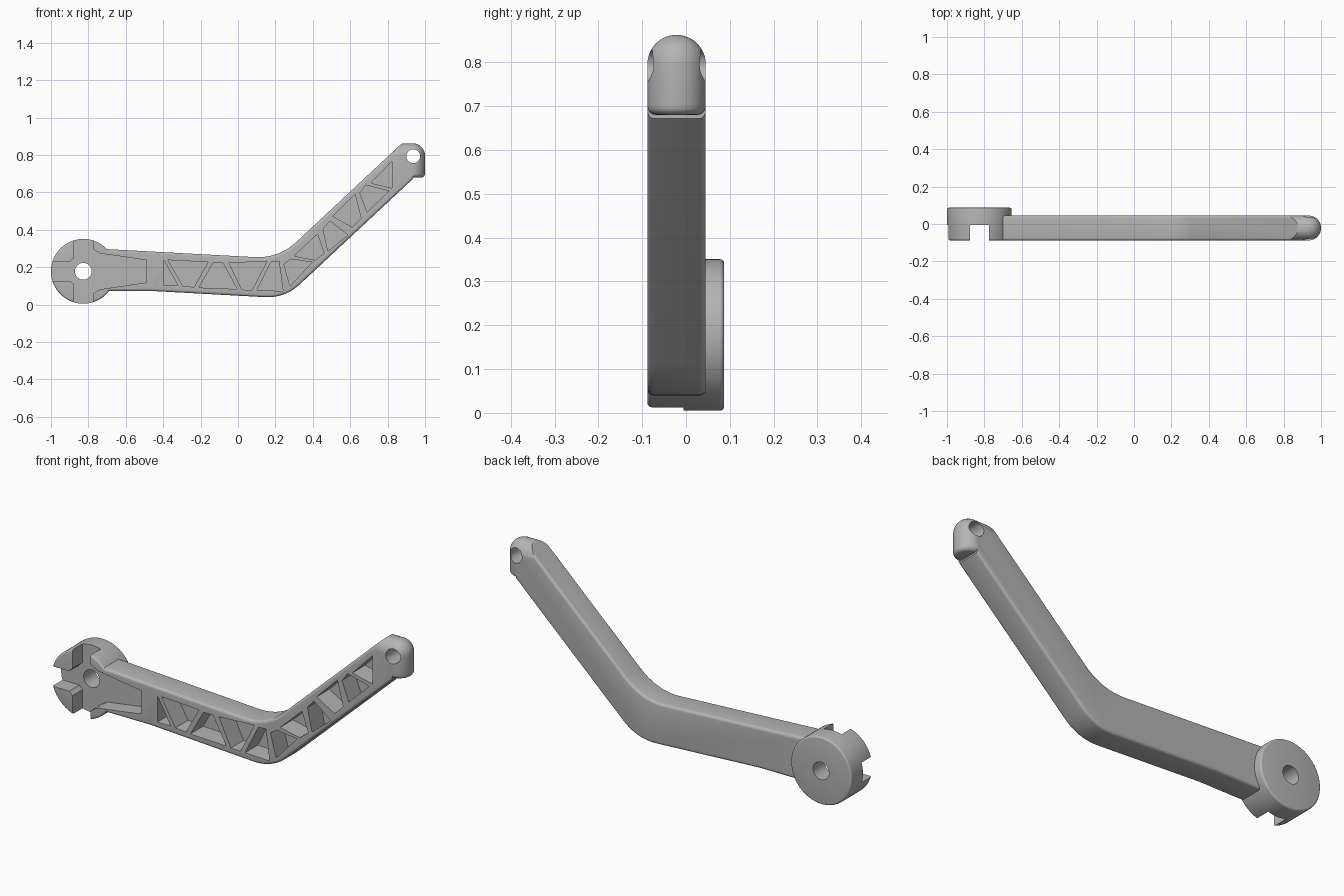
import bpy, bmesh, math
from mathutils import Vector, Matrix

if "Cube" in bpy.data.objects:
    bpy.data.objects.remove(bpy.data.objects["Cube"])

FRONT, BACK, DISC_BACK = -0.088, 0.045, 0.087
HUB = (-0.827, 0.178)
MID_Y, TIP_R, TIP_X, TIP_Z = -0.0215, 0.0665, 0.9335, 0.796

grey = bpy.data.materials.new("plain grey")
grey.diffuse_color = (0.46, 0.46, 0.46, 1)
grey.use_nodes = True
grey.node_tree.nodes["Principled BSDF"].inputs["Base Color"].default_value = grey.diffuse_color


def finish(name, bm):
    bmesh.ops.recalc_face_normals(bm, faces=bm.faces)
    me = bpy.data.meshes.new(name)
    bm.to_mesh(me)
    bm.free()
    me.materials.append(grey)
    ob = bpy.data.objects.new(name, me)
    bpy.context.collection.objects.link(ob)
    return ob


def prism(name, pts, y0, y1, bevel=0.0, bevel_max_x=9):
    """Extrude an x-z outline along y, rounding the cap edges."""
    bm = bmesh.new()
    cap = bm.faces.new([bm.verts.new((x, y0, z)) for x, z in pts])
    new = bmesh.ops.extrude_face_region(bm, geom=[cap], use_keep_orig=True)
    bmesh.ops.translate(bm, vec=(0, y1 - y0, 0),
                        verts=[g for g in new["geom"] if isinstance(g, bmesh.types.BMVert)])
    if bevel:
        edges = [e for e in bm.edges
                 if abs(e.verts[0].co.y - e.verts[1].co.y) < 1e-6
                 and min(v.co.x for v in e.verts) < bevel_max_x]
        bmesh.ops.bevel(bm, geom=edges, offset=bevel, segments=4, profile=0.5, affect='EDGES')
    return finish(name, bm)


def circle(c, r, n=64):
    return [(c[0] + r * math.cos(2 * math.pi * i / n),
             c[1] + r * math.sin(2 * math.pi * i / n)) for i in range(n)]


def rounded(pts, trims, n=10):
    """Replace chosen corners by smooth curves; trims maps index to tangent length."""
    out = []
    for i, p in enumerate(pts):
        if i not in trims:
            out.append(p)
            continue
        p = Vector(p)
        a = p + (Vector(pts[i - 1]) - p).normalized() * trims[i]
        b = p + (Vector(pts[(i + 1) % len(pts)]) - p).normalized() * trims[i]
        for k in range(n + 1):
            t = k / n
            out.append(tuple(a * (1 - t) ** 2 + p * 2 * t * (1 - t) + b * t * t))
    return out


def boolean(ob, other, op):
    m = ob.modifiers.new(op.lower(), 'BOOLEAN')
    m.object, m.operation, m.solver = other, op, 'EXACT'
    bpy.context.view_layer.objects.active = ob
    bpy.ops.object.modifier_apply(modifier=m.name)
    bpy.data.objects.remove(other)


# Bent arm
outline = [(-0.80, 0.302), (0.218, 0.247), (0.877, 0.863), (0.935, 0.863),
           (0.935, 0.672), (0.251, 0.034), (-0.444, 0.072), (-0.80, 0.072)]
arm = prism("bent_arm", rounded(outline, {1: 0.13, 2: 0.015, 5: 0.11}),
            FRONT, BACK, 0.014, 0.86)

# Round over the top of the arm near the tip
bm = bmesh.new()
section = [(MID_Y + TIP_R * math.cos(a), TIP_Z + TIP_R * math.sin(a))
           for a in (math.pi * i / 24 for i in range(25))]
section += [(FRONT - 0.0005, -0.2), (BACK + 0.0005, -0.2)]
cap = bm.faces.new([bm.verts.new((-1.2, y, z)) for y, z in section])
new = bmesh.ops.extrude_face_region(bm, geom=[cap], use_keep_orig=True)
bmesh.ops.translate(bm, vec=(2.6, 0, 0),
                    verts=[g for g in new["geom"] if isinstance(g, bmesh.types.BMVert)])
boolean(arm, finish("arch_cutter", bm), 'INTERSECT')

# Domed tip: lathed post with a round top and softened foot
prof = [(0, 0.68)] + [(TIP_R - 0.02 + 0.02 * math.sin(a), 0.70 - 0.02 * math.cos(a))
                      for a in (math.pi / 2 * i / 5 for i in range(6))]
prof += [(TIP_R * math.cos(a), TIP_Z + TIP_R * math.sin(a))
         for a in (math.pi / 2 * i / 12 for i in range(12))] + [(0, TIP_Z + TIP_R)]
bm = bmesh.new()
vs = [bm.verts.new((r, 0, z)) for r, z in prof]
es = [bm.edges.new(p) for p in zip(vs, vs[1:])]
bmesh.ops.spin(bm, geom=vs + es, axis=(0, 0, 1), cent=(0, 0, 0),
               angle=2 * math.pi, steps=48, use_duplicate=False)
bmesh.ops.remove_doubles(bm, verts=bm.verts, dist=1e-5)
bmesh.ops.transform(bm, matrix=Matrix.Translation((TIP_X, MID_Y, 0)), verts=bm.verts)
boolean(arm, finish("tip", bm), 'UNION')

# Hub disc
boolean(arm, prism("hub", circle(HUB, 0.173, 96), FRONT, DISC_BACK, 0.01), 'UNION')

# Cross-shaped recess in the hub, with a tapered branch into the arm
hx, hz = HUB
lo, hi = FRONT - 0.05, -0.006
recess = prism("recess_cutter", circle(HUB, 0.086), lo, hi)
s = 0.051
for pts in ([(hx - s, hz - 0.3), (hx + s, hz - 0.3), (hx + s, hz + 0.3), (hx - s, hz + 0.3)],
            [(hx - 0.3, hz - s), (hx, hz - s), (hx, hz + s), (hx - 0.3, hz + s)],
            [(hx, hz - s), (hx + 0.05, hz - 0.12), (hx + 0.09, hz - 0.096), (-0.49, hz - 0.06),
             (-0.49, hz + 0.06), (hx + 0.09, hz + 0.096), (hx + 0.05, hz + 0.12), (hx, hz + s)]):
    boolean(recess, prism("branch", pts, lo, hi), 'UNION')
boolean(arm, recess, 'DIFFERENCE')

# Truss pockets in the front face
pockets = [
    [(-.396, .238), (-.396, .102), (-.321, .102)],
    [(-.374, .238), (-.16, .227), (-.235, .094), (-.294, .099)],
    [(-.134, .222), (-.08, .222), (-.005, .083), (-.209, .091)],
    [(-.048, .222), (.155, .232), (.075, .078), (.021, .08)],
    [(.176, .227), (.219, .232), (.241, .072), (.102, .078)],
    [(.246, .217), (.283, .243), (.396, .227), (.278, .099)],
    [(.30, .26), (.425, .377), (.46, .275), (.412, .238)],
    [(.455, .404), (.492, .447), (.588, .372), (.481, .286)],
    [(.508, .473), (.626, .591), (.658, .462), (.61, .414)],
    [(.652, .596), (.684, .639), (.807, .607), (.69, .495)],
    [(.711, .65), (.824, .767), (.824, .623)]]
for pts in pockets:
    boolean(arm, prism("pocket_cutter", pts, lo, 0.015), 'DIFFERENCE')

# Through holes in the hub and the tip
for c, r in ((HUB, 0.045), ((0.937, 0.793), 0.037)):
    boolean(arm, prism("hole_cutter", circle(c, r, 48), -0.3, 0.3), 'DIFFERENCE')

# Smooth rounded faces, keep hard edges
bpy.ops.object.select_all(action='DESELECT')
arm.select_set(True)
bpy.context.view_layer.objects.active = arm
bpy.ops.object.shade_smooth_by_angle(angle=math.radians(30))
